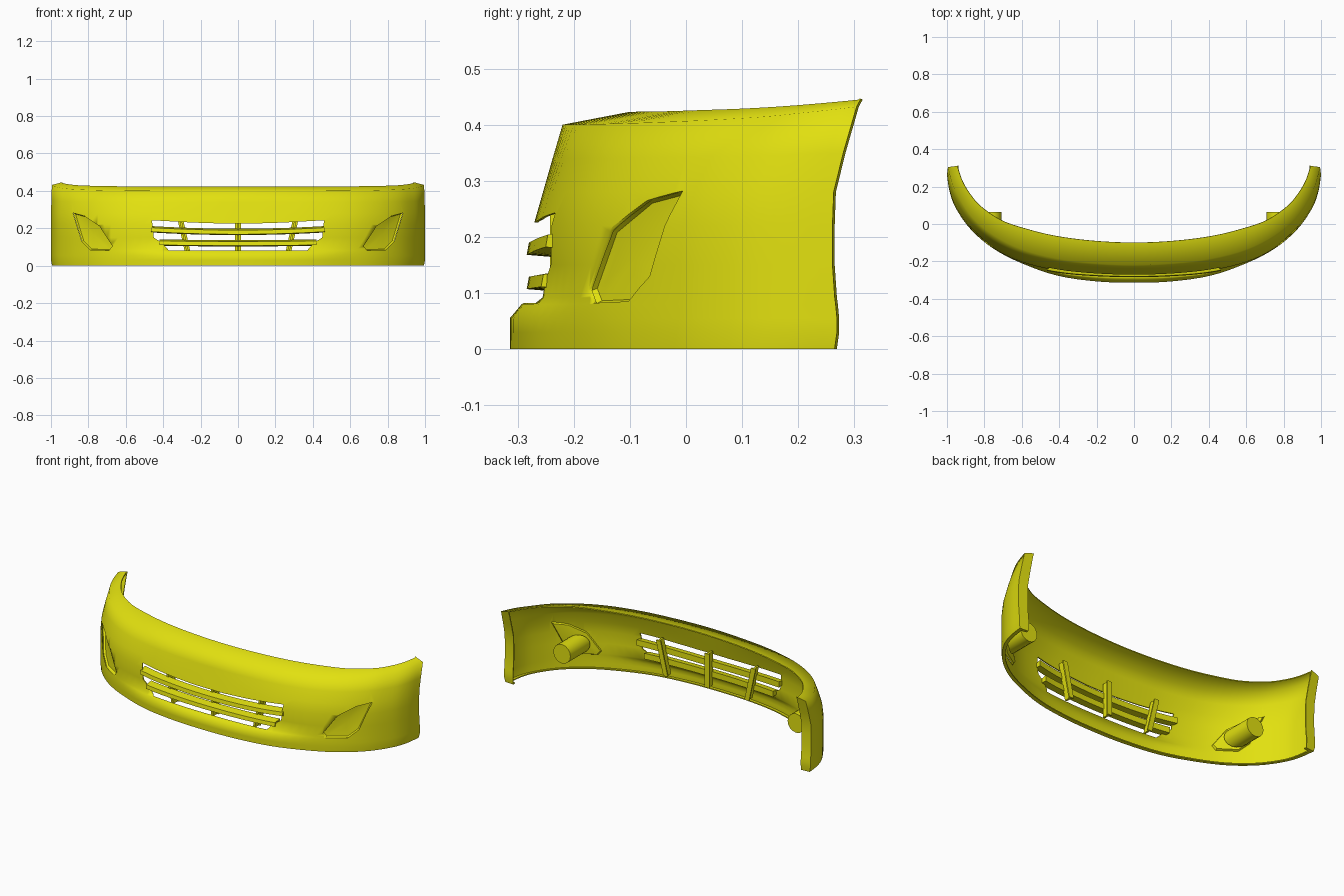
import bpy, bmesh
from mathutils import Vector

default = bpy.data.objects.get("Cube")
if default:
    bpy.data.objects.remove(default)

yellow = bpy.data.materials.new("yellow plastic")
yellow.use_nodes = True
yellow.diffuse_color = (0.76, 0.75, 0.005, 1)
yellow.node_tree.nodes["Principled BSDF"].inputs["Base Color"].default_value = yellow.diffuse_color


def make_object(name, bm, recalc=True):
    if recalc:
        bmesh.ops.recalc_face_normals(bm, faces=bm.faces[:])
    mesh = bpy.data.meshes.new(name)
    bm.to_mesh(mesh)
    bm.free()
    mesh.materials.append(yellow)
    obj = bpy.data.objects.new(name, mesh)
    bpy.context.collection.objects.link(obj)
    return obj


def activate(obj):
    bpy.ops.object.select_all(action='DESELECT')
    obj.select_set(True)
    bpy.context.view_layer.objects.active = obj


def shade(obj, angle=0.6):
    activate(obj)
    bpy.ops.object.shade_smooth_by_angle(angle=angle)


def full_curve(half, steps=4):
    """Mirror a half plan curve and smooth it with a Catmull-Rom spline."""
    pts = [Vector((-x, y)) for x, y in reversed(half[1:])] + [Vector(p) for p in half]
    ext = [pts[0] * 2 - pts[1]] + pts + [pts[-1] * 2 - pts[-2]]
    out = []
    for a, b, c, d in zip(ext, ext[1:], ext[2:], ext[3:]):
        for k in range(steps):
            t = k / steps
            out.append((b * 2 + (c - a) * t + (a * 2 - b * 5 + c * 4 - d) * t * t
                        + (b * 3 - a - c * 3 + d) * t ** 3) / 2)
    return out + [pts[-1]]


# Plan curves: lower lip, middle, top outer edge, inner edge of the top flange
lip = full_curve([(0, -.314), (.2, -.307), (.41, -.276), (.6, -.21), (.75, -.133),
                  (.87, -.032), (.95, .08), (.985, .17), (1, .269)])
mid = full_curve([(0, -.272), (.2, -.267), (.41, -.248), (.6, -.203), (.75, -.13),
                  (.87, -.031), (.95, .08), (.985, .17), (1, .261)])
top = full_curve([(0, -.22), (.21, -.21), (.41, -.185), (.6, -.135), (.75, -.06),
                  (.86, .03), (.93, .13), (.97, .21), (.995, .304)])
rim = full_curve([(0, -.1), (.22, -.09), (.42, -.064), (.58, -.025), (.71, .02),
                  (.82, .095), (.88, .165), (.92, .235), (.945, .311)])


def end_weight(i, n):
    return abs(2 * i / n - 1)


def mix(a, b, centre, end):
    """Blend two plan curves, by one amount at the centre and another at the ends."""
    n = len(a) - 1
    return [p.lerp(q, centre + (end - centre) * end_weight(i, n))
            for i, (p, q) in enumerate(zip(a, b))]


def mid_y(x):
    for a, b in zip(mid, mid[1:]):
        if a.x <= x <= b.x:
            return a.y + (b.y - a.y) * (x - a.x) / (b.x - a.x)
    return mid[-1].y


# Shell: stacked rows of (plan curve, height, rise towards the ends)
inner_lip = [Vector((p.x * .97, p.y * .92)) for p in lip]
rows = [(inner_lip, 0, 0), (mix(lip, inner_lip, 0, .2), 0, 0), (lip, .03, 0), (lip, .055, 0),
        (mix(lip, mid, .5, .3), .08, 0), (mix(lip, mid, 1, .5), .092, 0), (mid, .15, 0),
        (mid, .22, 0), (mix(mid, top, .33, .05), .28, 0),
        (mix(mid, top, .66, .45), .34, .01), (top, .4, .032), (rim, .423, .022)]
bm = bmesh.new()
grid = []
for curve, z, rise in rows:
    n = len(curve) - 1
    pts = [(p.x, p.y, z + rise * end_weight(i, n) ** 3) for i, p in enumerate(curve)]
    _, y, h = pts[-1]
    pts = [(-.94, y + .004, h)] + pts + [(.94, y + .004, h)]   # end return flanges
    grid.append([bm.verts.new(p) for p in pts])
for low, high in zip(grid, grid[1:]):
    for i in range(len(low) - 1):
        bm.faces.new((low[i], low[i + 1], high[i + 1], high[i]))
shell = make_object("bumper_shell", bm, recalc=False)
solid = shell.modifiers.new("thickness", 'SOLIDIFY')
solid.thickness = .006
solid.offset = -1


def prism(name, outline, y0, y1):
    bm = bmesh.new()
    face = bm.faces.new([bm.verts.new((x, y0, z)) for x, z in outline])
    new = bmesh.ops.extrude_face_region(bm, geom=[face])["geom"]
    verts = [v for v in new if isinstance(v, bmesh.types.BMVert)]
    bmesh.ops.translate(bm, verts=verts, vec=(0, y1 - y0, 0))
    return make_object(name, bm)


# Openings for the grille and the two fog lamps
half = [(.37, .082), (.41, .125), (.45, .15), (.46, .243), (.25, .231), (.1, .226)]
grille = half + [(-x, z) for x, z in reversed(half)]
lamp = [(.882, .282), (.835, .13), (.79, .085), (.69, .082), (.672, .105),
        (.74, .21), (.82, .265)]
cutters = [prism("grille_cutter", grille, -.5, -.1)]
for s in (-1, 1):
    cutters.append(prism("lamp_cutter", [(s * x, z) for x, z in lamp], -.4, .15))
for cutter in cutters:
    cutter.hide_render = True
    cut = shell.modifiers.new("opening", 'BOOLEAN')
    cut.object = cutter
    cut.solver = 'EXACT'
activate(shell)
for m in list(shell.modifiers):
    bpy.ops.object.modifier_apply(modifier=m.name)
for cutter in cutters:
    bpy.data.objects.remove(cutter)
shade(shell, 1.25)


# Horizontal grille bars swept along the curved front
def grille_bar(name, reach, z, rise):
    section = [(-.012, -.014), (-.008, .008), (.036, .016), (.036, -.018)]
    bm = bmesh.new()
    rings = []
    for i in range(25):
        x = reach * (i / 12 - 1)
        lift = z + rise * (x / reach) ** 2
        rings.append([bm.verts.new((x, mid_y(x) + dy, lift + dz)) for dy, dz in section])
    for a, b in zip(rings, rings[1:]):
        for k in range(4):
            j = (k + 1) % 4
            bm.faces.new((a[k], a[j], b[j], b[k]))
    bm.faces.new(rings[0])
    bm.faces.new(rings[-1])
    shade(make_object(name, bm))


grille_bar("upper_grille_bar", .465, .182, .014)
grille_bar("lower_grille_bar", .42, .121, .004)

# Upright grille supports, the outer two leaning: a thin web with a wider back plate
for name, low, high in (("right", -.265, -.31), ("centre", 0, 0), ("left", .265, .31)):
    bm = bmesh.new()
    for width, depth, offset in ((.012, .04, .05), (.03, .008, .072)):
        cube = bmesh.ops.create_cube(bm, size=1)
        for v in cube["verts"]:
            x = high if v.co.z > 0 else low
            v.co = (x + v.co.x * width, mid_y(x) + offset + v.co.y * depth,
                    .155 + v.co.z * .2)
    make_object(name + "_grille_support", bm)

# Shallow fog lamp pockets with a tube behind each
for side, s in (("right", -1), ("left", 1)):
    outer = [Vector((x, mid_y(x) + .18 * max(0, z - .22), z)) for x, z in lamp]
    centre = sum(outer, Vector()) / len(outer)
    inward = Vector((-.55, .83, 0))
    bm = bmesh.new()
    rings = []
    for scale, depth in ((1.02, .004), (.95, .014), (.7, .014)):
        ring = [centre + (p - centre) * scale + inward * depth for p in outer]
        rings.append([bm.verts.new((s * p.x, p.y, p.z)) for p in ring])
    hub = centre + inward * .012
    hub = bm.verts.new((s * hub.x, hub.y, hub.z))
    count = len(outer)
    for k in range(count):
        j = (k + 1) % count
        for a, b in zip(rings, rings[1:]):
            bm.faces.new((a[k], a[j], b[j], b[k]))
        bm.faces.new((rings[-1][k], rings[-1][j], hub))
    bmesh.ops.recalc_face_normals(bm, faces=bm.faces[:])
    if sum(f.normal.y for f in bm.faces) > 0:
        bmesh.ops.reverse_faces(bm, faces=bm.faces[:])
    shade(make_object(side + "_lamp_pocket", bm, recalc=False))

    bm = bmesh.new()
    bmesh.ops.create_cone(bm, cap_ends=True, segments=16, radius1=.056, radius2=.056, depth=1)
    for v in bm.verts:
        y = .065 if v.co.z > 0 else mid_y(.765 + v.co.x) + .035
        v.co = (s * (.765 + v.co.x), y, .15 + v.co.y)
    shade(make_object(side + "_lamp_tube", bm))
